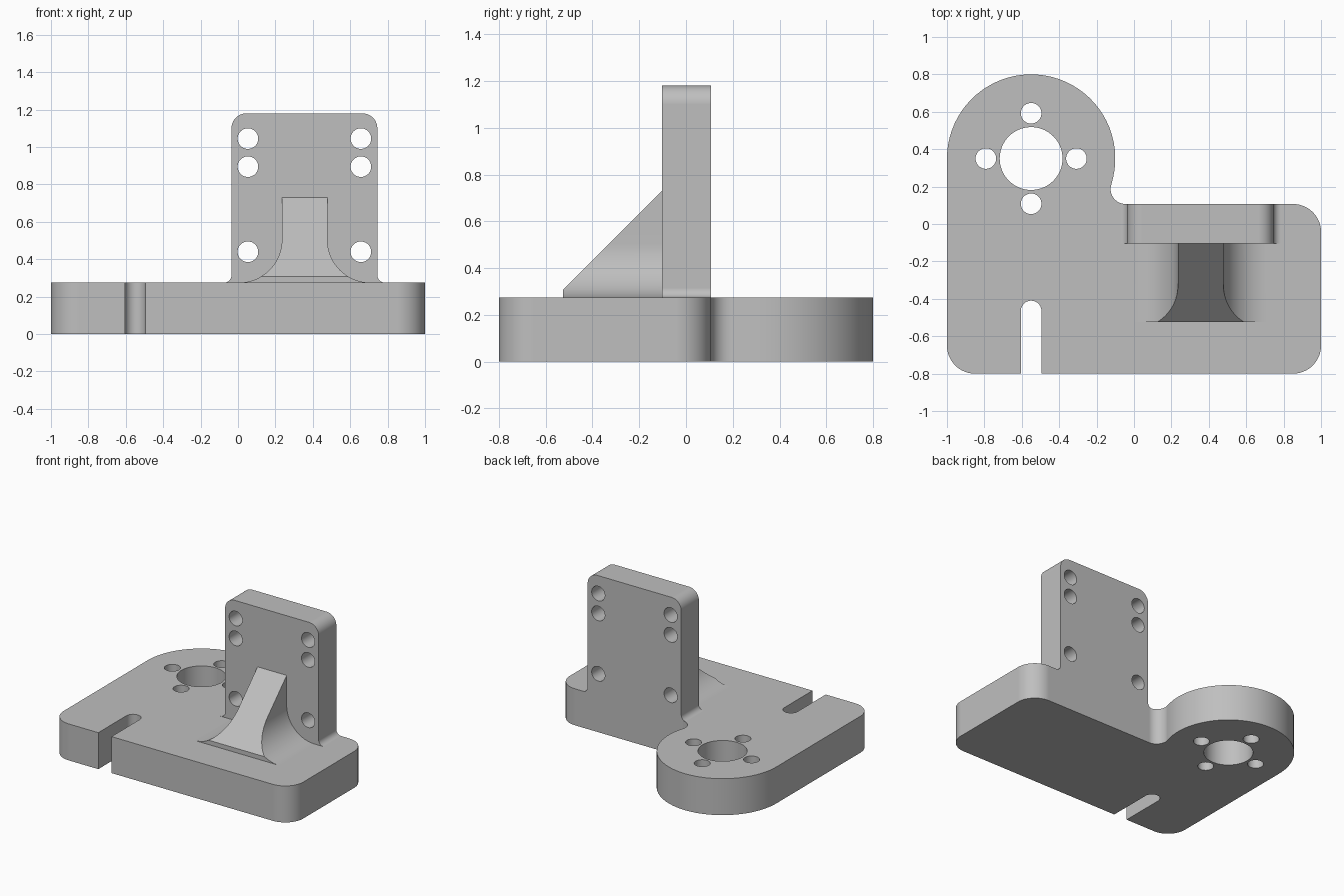
import bpy, bmesh
from math import radians, degrees, sin, cos, atan2, pi
from mathutils import Matrix, Vector

if "Cube" in bpy.data.objects:
    bpy.data.objects.remove(bpy.data.objects["Cube"], do_unlink=True)

steel = bpy.data.materials.new("plain_grey")
GREY = (0.52, 0.52, 0.52, 1)
steel.use_nodes = True
steel.diffuse_color = GREY
steel.node_tree.nodes["Principled BSDF"].inputs["Base Color"].default_value = GREY


def arc(cx, cy, r, start, end):
    """Points along an arc, angles in degrees."""
    n = max(4, round(abs(end - start) / 5))
    return [(cx + r * cos(radians(start + (end - start) * i / n)),
             cy + r * sin(radians(start + (end - start) * i / n))) for i in range(n + 1)]


def hole(cx, cy, r):
    return arc(cx, cy, r, 0, 360)[:-1]


def plate(name, loops, thickness, matrix):
    """Solid plate from an outline and hole loops, centred on its own plane."""
    curve = bpy.data.curves.new(name, "CURVE")
    curve.dimensions = "2D"
    curve.fill_mode = "BOTH"
    curve.extrude = thickness / 2
    for loop in loops:
        spline = curve.splines.new("POLY")
        spline.points.add(len(loop) - 1)
        for point, (x, y) in zip(spline.points, loop):
            point.co = (x, y, 0, 1)
        spline.use_cyclic_u = True
    ob = bpy.data.objects.new(name, curve)
    bpy.context.collection.objects.link(ob)
    bpy.ops.object.select_all(action="DESELECT")
    ob.select_set(True)
    bpy.context.view_layer.objects.active = ob
    bpy.ops.object.convert(target="MESH")
    ob = bpy.context.object
    ob.name = name
    bm = bmesh.new()
    bm.from_mesh(ob.data)
    bmesh.ops.remove_doubles(bm, verts=bm.verts, dist=0.0005)
    bmesh.ops.dissolve_limit(bm, angle_limit=0.01, verts=bm.verts, edges=bm.edges)
    bmesh.ops.transform(bm, matrix=matrix, verts=bm.verts)
    bmesh.ops.recalc_face_normals(bm, faces=bm.faces)
    bm.to_mesh(ob.data)
    bm.free()
    ob.data.materials.clear()
    ob.data.materials.append(steel)
    return ob


def upright(y0, y1):
    """Turns a flat plate to stand in the XZ plane between y0 and y1."""
    return Matrix.Translation((0, (y0 + y1) / 2, 0)) @ Matrix.Rotation(pi / 2, 4, "X")


TOP = 0.275      # top of the base
BACK = 0.107     # rear face shared by base and upright
FRONT = -0.103   # front face of the upright

# Base: rounded plate with a round boss, a slot and bolt holes
bx, by, br = -0.55, 0.35, 0.45
fx, fy, fr = -0.045, BACK + 0.08, 0.08
blend = degrees(atan2(fy - by, fx - bx))
c = 0.15
outline = (arc(-1 + c, -0.8 + c, c, 180, 270)
           + [(-0.605, -0.8)] + arc(-0.55, -0.465, 0.055, 180, 0) + [(-0.495, -0.8)]
           + arc(1 - c, -0.8 + c, c, 270, 360)
           + arc(1 - c, BACK - c, c, 0, 90)
           + arc(fx, fy, fr, 270, blend + 180)
           + arc(bx, by, br, blend, 180)[1:])
holes = [hole(bx, by, 0.168)]
holes += [hole(bx + 0.242 * dx, by + 0.242 * dy, 0.055)
          for dx, dy in ((1, 0), (-1, 0), (0, 1), (0, -1))]
base = plate("mounting_bracket", [outline] + holes, TOP, Matrix.Translation((0, 0, TOP / 2)))

# Upright plate: rounded top corners, small flares at the foot, six bolt holes
left, right, height, r, f = -0.035, 0.745, 1.18, 0.08, 0.04
sunk = TOP - 0.08
outline = ([(left - f, sunk), (right + f, sunk)]
           + arc(right + f, TOP + f, f, 270, 180)
           + arc(right - r, height - r, r, 0, 90)
           + arc(left + r, height - r, r, 90, 180)
           + arc(left - f, TOP + f, f, 0, -90))
holes = [hole(x, z, 0.055) for x in (0.053, 0.657) for z in (1.045, 0.895, 0.44)]
wall = plate("upright_plate", [outline] + holes, BACK - FRONT, upright(FRONT, BACK))

# Gusset: flared rib with a sloping front
g0, g1, gr = 0.235, 0.478, 0.23
outline = ([(g0 - gr, sunk), (g1 + gr, sunk)]
           + arc(g1 + gr, TOP + gr, gr, 270, 180)
           + [(g1, 0.73), (g0, 0.73)]
           + arc(g0 - gr, TOP + gr, gr, 0, -90))
gusset = plate("gusset", [outline], 0.525, upright(-0.525, 0))
bm = bmesh.new()
bm.from_mesh(gusset.data)
cut = bmesh.ops.bisect_plane(bm, geom=bm.verts[:] + bm.edges[:] + bm.faces[:],
                             plane_co=(0, FRONT, 0.73), plane_no=Vector((0, -1, 1)),
                             clear_outer=True)
bmesh.ops.holes_fill(bm, edges=[e for e in bm.edges if e.is_boundary])
bmesh.ops.recalc_face_normals(bm, faces=bm.faces)
bm.to_mesh(gusset.data)
bm.free()

# Merge into one machined solid
bpy.ops.object.select_all(action="DESELECT")
base.select_set(True)
bpy.context.view_layer.objects.active = base
for part in (wall, gusset):
    mod = base.modifiers.new("join_" + part.name, "BOOLEAN")
    mod.operation = "UNION"
    mod.solver = "EXACT"
    mod.object = part
    bpy.ops.object.modifier_apply(modifier=mod.name)
    bpy.data.objects.remove(part, do_unlink=True)
bpy.ops.object.shade_smooth_by_angle(angle=radians(25))
weighted = base.modifiers.new("even_shading", "WEIGHTED_NORMAL")
weighted.keep_sharp = True
